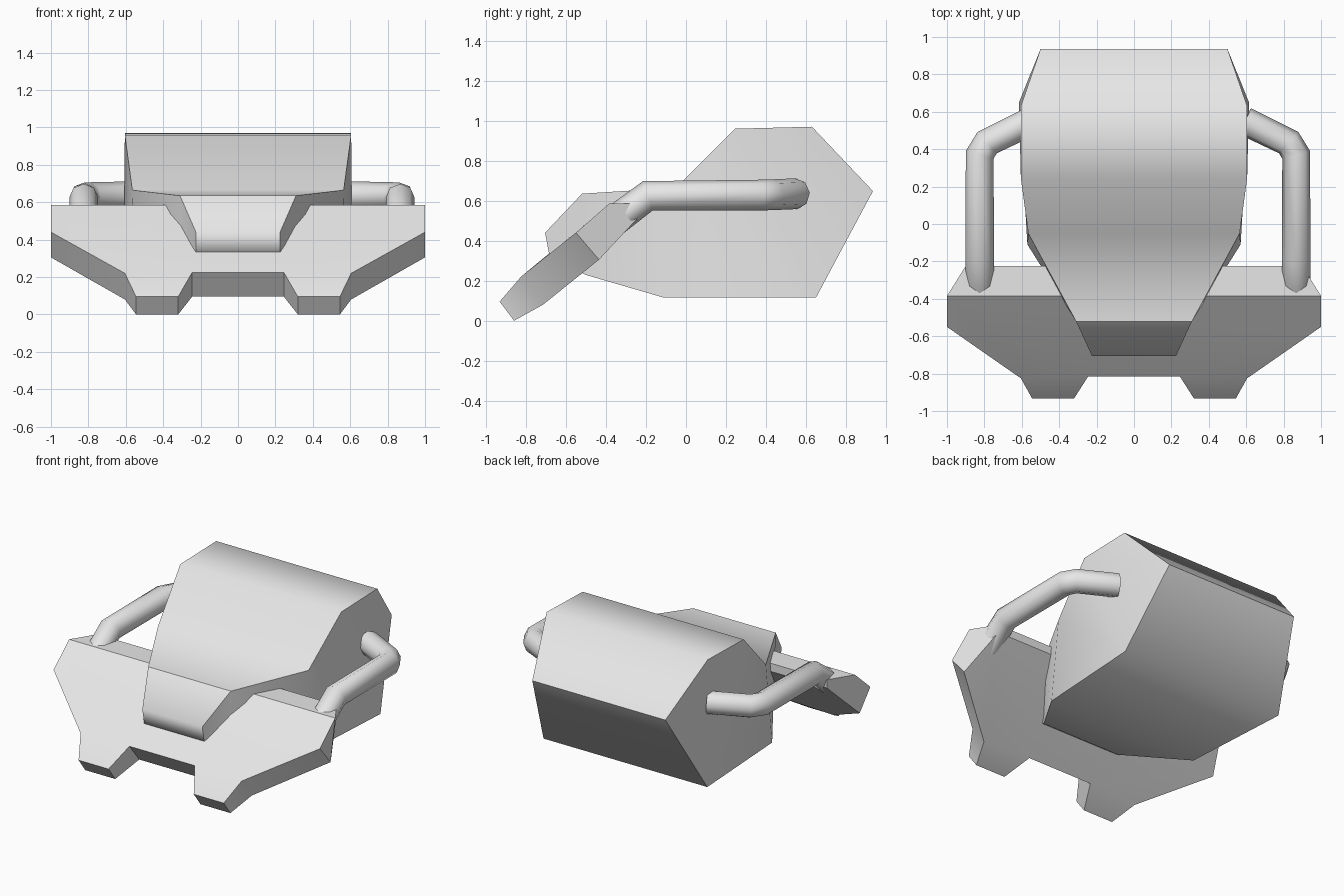
import bpy, bmesh, math

cube = bpy.data.objects.get("Cube")
if cube:
    bpy.data.objects.remove(cube, do_unlink=True)

grey = bpy.data.materials.new("plain_grey")
grey.use_nodes = True
COLOUR = (0.8, 0.8, 0.8, 1)
grey.diffuse_color = COLOUR
grey.node_tree.nodes["Principled BSDF"].inputs["Base Color"].default_value = COLOUR


def link(name, data):
    ob = bpy.data.objects.new(name, data)
    bpy.context.collection.objects.link(ob)
    data.materials.append(grey)
    return ob


def finish(ob, bm, angle):
    bmesh.ops.recalc_face_normals(bm, faces=bm.faces)
    bm.to_mesh(ob.data)
    bm.free()
    bpy.ops.object.select_all(action="DESELECT")
    ob.select_set(True)
    bpy.context.view_layer.objects.active = ob
    bpy.ops.object.shade_smooth_by_angle(angle=math.radians(angle))


def mirrored(bm, points):
    """Both sides of a list of left-hand points."""
    return [[bm.verts.new((s * x, y, z)) for x, y, z in points] for s in (1, -1)]


# Main body: side profile with its own half width at each corner
profile = [
    (.225, -.705, .44), (.31, -.52, .635), (.565, -.05, .665), (.605, .245, .96),
    (.605, .63, .97), (.50, .935, .648), (.615, .65, .115), (.57, -.11, .115),
    (.30, -.505, .23), (.225, -.685, .335)]
bm = bmesh.new()
left, right = mirrored(bm, profile)
count = len(profile)
for i in range(count):
    j = (i + 1) % count
    bm.faces.new((left[i], left[j], right[j], right[i]))
for side in (left, right):
    for ids in ((0, 1, 8, 9), (1, 2, 7, 8), (2, 3, 6, 7), (3, 4, 5, 6)):
        bm.faces.new([side[i] for i in ids])
body = link("body", bpy.data.meshes.new("body"))
finish(body, bm, 65)
# Keep the crease above the nose hard
for e in body.data.edges:
    if set(e.vertices) == {1, count + 1}:
        e.use_edge_sharp = True

# Front plate: tilted slab with two lower teeth and chamfered ends
front = [(.245, -.815, .225), (.32, -.932, .095), (.545, -.932, .095),
         (.605, -.825, .22), (1, -.55, .44), (1, -.385, .585)]
back = [(.245, -.71, .095), (.32, -.86, 0), (.545, -.86, 0),
        (.605, -.715, .08), (1, -.435, .305), (.9, -.225, .53)]
bm = bmesh.new()
fl, fr = mirrored(bm, front)
bl, br = mirrored(bm, back)
(tl,), (tr,) = mirrored(bm, [(.9, -.225, .585)])
for f, b, t in ((fl, bl, tl), (fr, br, tr)):
    for loop in (f, b):
        bm.faces.new(loop[:4])
    for i in range(4):
        bm.faces.new((f[i], f[i + 1], b[i + 1], b[i]))
    bm.faces.new((f[4], f[5], t, b[5], b[4]))
for l, r in ((fl, fr), (bl, br)):
    bm.faces.new([l[0], l[3], l[4], l[5], r[5], r[4], r[3], r[0]])
bm.faces.new((fl[0], fr[0], br[0], bl[0]))
bm.faces.new((fl[5], fr[5], tr, tl))
bm.faces.new((bl[5], br[5], tr, tl))
finish(link("front_plate", bpy.data.meshes.new("front_plate")), bm, 30)

# Side rails: bent tubes from the plate to the body
path = [(.825, -.37, .49), (.825, -.19, .625), (.825, .37, .628),
        (.785, .435, .63), (.55, .55, .635)]
for name, s, shift in (("left_rail", 1, .042), ("right_rail", -1, 0)):
    curve = bpy.data.curves.new(name, "CURVE")
    curve.dimensions = "3D"
    curve.bevel_depth = .077
    curve.bevel_resolution = 2
    curve.use_fill_caps = True
    spline = curve.splines.new("POLY")
    spline.points.add(len(path) - 1)
    spline.use_smooth = True
    for p, (x, y, z) in zip(spline.points, path):
        p.co = (s * (x + shift), y, z, 1)
    link(name, curve)
